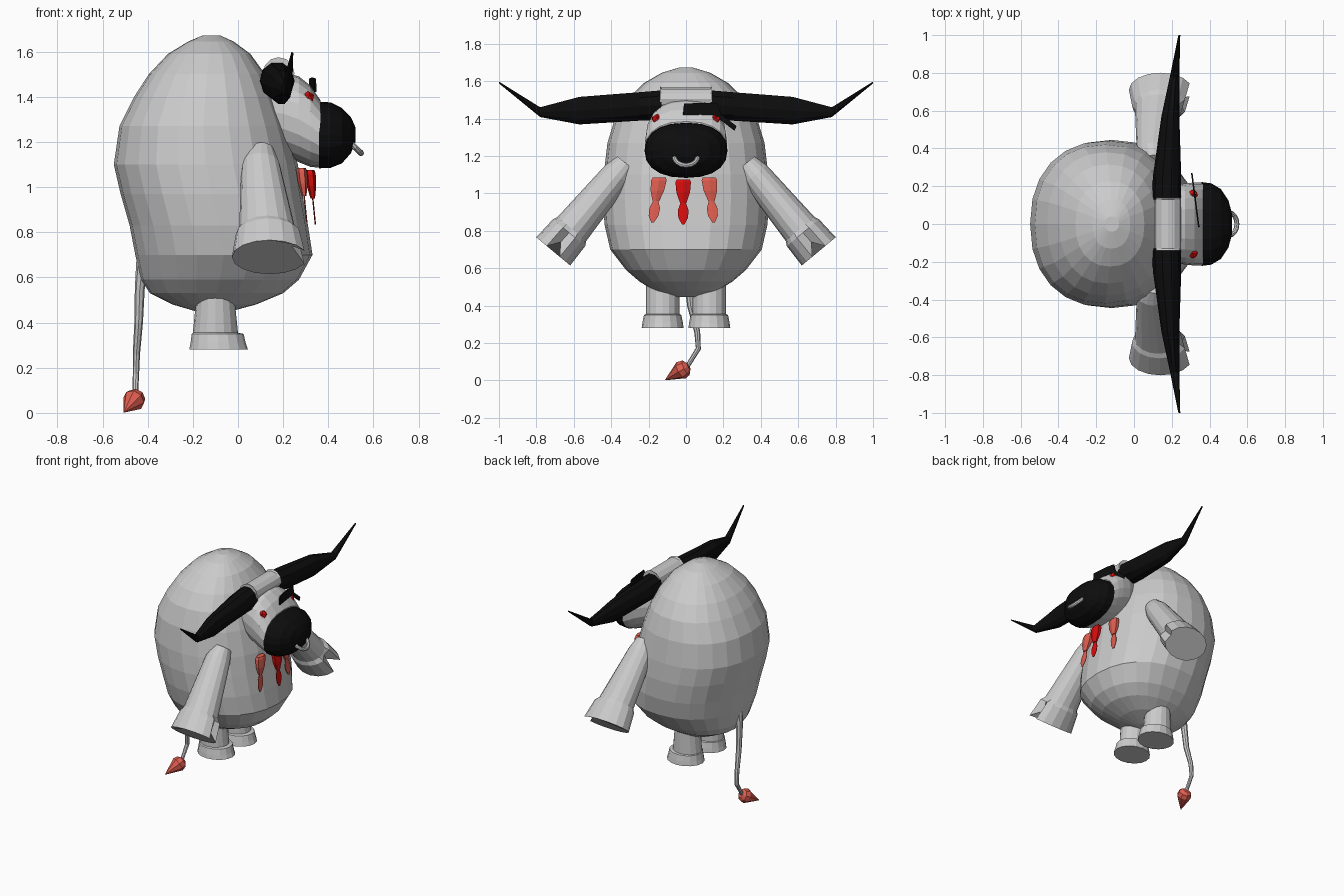
import bpy, bmesh, math
from mathutils import Vector as V

def material(name, rgb):
    m = bpy.data.materials.new(name)
    m.diffuse_color = (*rgb, 1)
    return m

GREY = material("pale_grey", (0.6, 0.6, 0.6))
BLACK = material("black", (0.004, 0.004, 0.004))
RED = material("red", (0.7, 0.004, 0.004))
ROSE = material("soft_red", (0.74, 0.11, 0.08))

def ring(c, u, v, n=16, p=2.0):
    """Superellipse loop around c spanned by the half-axes u and v."""
    def s(t):
        return math.copysign(abs(t) ** (2 / p), t) if abs(t) > 1e-6 else 0
    return [V(c) + V(u) * s(math.cos(a)) + V(v) * s(math.sin(a))
            for a in (2 * math.pi * i / n for i in range(n))]

def finish(name, bm, mat):
    bmesh.ops.recalc_face_normals(bm, faces=bm.faces)
    me = bpy.data.meshes.new(name)
    bm.to_mesh(me)
    bm.free()
    me.materials.append(mat)
    ob = bpy.data.objects.new(name, me)
    bpy.context.collection.objects.link(ob)
    return ob

def loft(name, rings, mat):
    """Skin a stack of equal-sized loops and cap both ends."""
    bm = bmesh.new()
    loops = [[bm.verts.new(p) for p in r] for r in rings]
    for a, b in zip(loops, loops[1:]):
        for i in range(len(a)):
            j = (i + 1) % len(a)
            bm.faces.new((a[i], a[j], b[j], b[i]))
    bm.faces.new(loops[0])
    bm.faces.new(loops[-1])
    return finish(name, bm, mat)

def tube(name, pts, radii, mat, n=8):
    pts = [V(p) for p in pts]
    rings = []
    for i, p in enumerate(pts):
        d = (pts[min(i + 1, len(pts) - 1)] - pts[max(i - 1, 0)]).normalized()
        u = d.cross(V((1, 0, 0))).normalized()
        w = d.cross(u)
        rings.append(ring(p, u * radii[i], w * radii[i], n))
    return loft(name, rings, mat)

# Body: z, back x, front x, half width
body = [(0.445, -0.17, -0.05, 0.06), (0.48, -0.29, 0.08, 0.17), (0.53, -0.39, 0.2, 0.25),
        (0.59, -0.43, 0.27, 0.32), (0.7, -0.455, 0.33, 0.405), (0.83, -0.48, 0.31, 0.435),
        (0.97, -0.52, 0.285, 0.445), (1.1, -0.55, 0.265, 0.44), (1.27, -0.525, 0.22, 0.42),
        (1.4, -0.46, 0.17, 0.38), (1.5, -0.395, 0.12, 0.315), (1.59, -0.31, 0.055, 0.225),
        (1.645, -0.22, -0.02, 0.13), (1.672, -0.155, -0.08, 0.04)]
loft("body", [ring(((a + b) / 2, 0, z), ((b - a) / 2, 0, 0), (0, w, 0), 24, 2.25)
              for z, a, b, w in body], GREY)

# Head and muzzle: x, bottom z, top z, half width
def x_loft(name, rows, mat):
    loft(name, [ring((x, 0, (a + b) / 2), (0, w, 0), (0, 0, (b - a) / 2), 20, 2.3)
                for x, a, b, w in rows], mat)

x_loft("head", [(0.1, 1.2, 1.48, 0.16), (0.2, 1.14, 1.51, 0.2), (0.27, 1.11, 1.49, 0.215),
                (0.32, 1.09, 1.45, 0.22), (0.365, 1.085, 1.385, 0.22)], GREY)
x_loft("muzzle", [(0.358, 1.083, 1.378, 0.222), (0.41, 1.085, 1.375, 0.215),
                  (0.46, 1.105, 1.35, 0.185), (0.5, 1.15, 1.31, 0.125),
                  (0.52, 1.2, 1.265, 0.05)], BLACK)

# Horn band on top of the head
loft("horn_band", [ring((0.18, y, 1.505), (0.07, 0, 0), (0, 0, r), 12)
                   for y, r in [(-0.14, 0.07), (-0.13, 0.06), (0.13, 0.06), (0.14, 0.07)]], GREY)

# Horns: y, back x, front x, bottom z, top z
horn = [(0.13, 0.095, 0.25, 1.39, 1.555), (0.25, 0.1, 0.25, 1.385, 1.545),
        (0.57, 0.145, 0.24, 1.365, 1.52), (0.78, 0.19, 0.24, 1.407, 1.462),
        (1.0, 0.235, 0.245, 1.588, 1.598)]

# Arms: y, z, half width across, half width in x, centre x
arm = [(0.32, 1.16, 0.06, 0.055, 0.105), (0.37, 1.1, 0.08, 0.085, 0.1),
       (0.61, 0.81, 0.1, 0.125, 0.13), (0.625, 0.79, 0.112, 0.145, 0.135),
       (0.71, 0.69, 0.118, 0.167, 0.14)]

for s, side in ((1, "left"), (-1, "right")):
    loft(side + "_horn", [ring(((a + b) / 2, s * y, (c + d) / 2), ((b - a) / 2, 0, 0),
                               (0, 0, (d - c) / 2), 10) for y, a, b, c, d in horn], BLACK)
    rings = [ring((cx, s * y, z), (rx, 0, 0), (0, s * 0.77 * r, 0.64 * r), 16)
             for y, z, r, rx, cx in arm]
    rings[-1][0] += V((-0.07, -s * 0.04, 0.05))  # cleft in the hoof
    rings[-2][0].x -= 0.03
    loft(side + "_arm", rings, GREY)

    # Leg with a flared hoof
    loft(side + "_leg", [ring((x, s * 0.125, z), (rx, 0, 0), (0, ry, 0), 16)
                         for z, x, rx, ry in [(0.6, -0.1, 0.085, 0.085), (0.5, -0.1, 0.085, 0.09),
                                              (0.355, -0.1, 0.1, 0.09), (0.35, -0.09, 0.115, 0.1),
                                              (0.31, -0.088, 0.122, 0.108),
                                              (0.28, -0.086, 0.13, 0.112)]], GREY)

    # Eye
    bm = bmesh.new()
    bmesh.ops.create_icosphere(bm, subdivisions=1, radius=0.03)
    bmesh.ops.translate(bm, verts=bm.verts, vec=(0.31, s * 0.155, 1.395))
    finish(side + "_eye", bm, RED)

# Forelock: thin slanted plate with a drooping point
bm = bmesh.new()
outline = [(-0.015, 1.42), (-0.01, 1.48), (0.1, 1.485), (0.17, 1.48), (0.185, 1.425),
           (0.27, 1.36), (0.26, 1.335), (0.15, 1.42)]
bm.faces.new([bm.verts.new((0.345 - 0.13 * y, y, z)) for y, z in outline])
lock = finish("forelock", bm, BLACK)
lock.modifiers.new("thickness", "SOLIDIFY").thickness = 0.008

# Nose ring
arc = [math.pi * i / 8 for i in range(9)]
tube("nose_ring", [(0.5 + 0.045 * math.sin(a), 0.062 * math.cos(a), 1.195 - 0.045 * math.sin(a))
                   for a in arc], [0.013] * 9, GREY)

# Pendants: hexagonal bead with a flat leaf hanging below
for name, x, y, z, lean, mat in (("middle", 0.32, -0.015, 1.06, 0, RED),
                                 ("right", 0.282, -0.145, 1.07, -0.03, ROSE),
                                 ("left", 0.282, 0.125, 1.07, 0.02, ROSE)):
    loft(name + "_bead", [ring((x + 0.1 * t, y + lean * t * 5, z - t), (0.5 * r, 0, 0), (0, r, 0), 6)
                          for t, r in [(-0.015, 0.04), (0, 0.048), (0.055, 0.042), (0.11, 0.02)]], mat)
    loft(name + "_leaf", [ring((x + 0.1 * t, y + lean * t * 5, z - t), (0.003, 0, 0), (0, r, 0), 6)
                          for t, r in [(0.1, 0.012), (0.15, 0.033), (0.19, 0.03), (0.225, 0.008)]], mat)

# Tail with a pointed tuft
tube("tail", [(-0.42, 0.0, 0.68), (-0.435, 0.01, 0.55), (-0.44, 0.025, 0.4), (-0.45, 0.06, 0.26),
              (-0.452, 0.066, 0.17), (-0.455, 0.01, 0.08)],
     [0.03, 0.022, 0.019, 0.016, 0.014, 0.012], GREY)
tube("tail_tuft", [(-0.448, 0.015, 0.075), (-0.452, 0.0, 0.068), (-0.462, -0.025, 0.055),
                   (-0.505, -0.11, 0.003)], [0.02, 0.043, 0.05, 0.002], ROSE)
